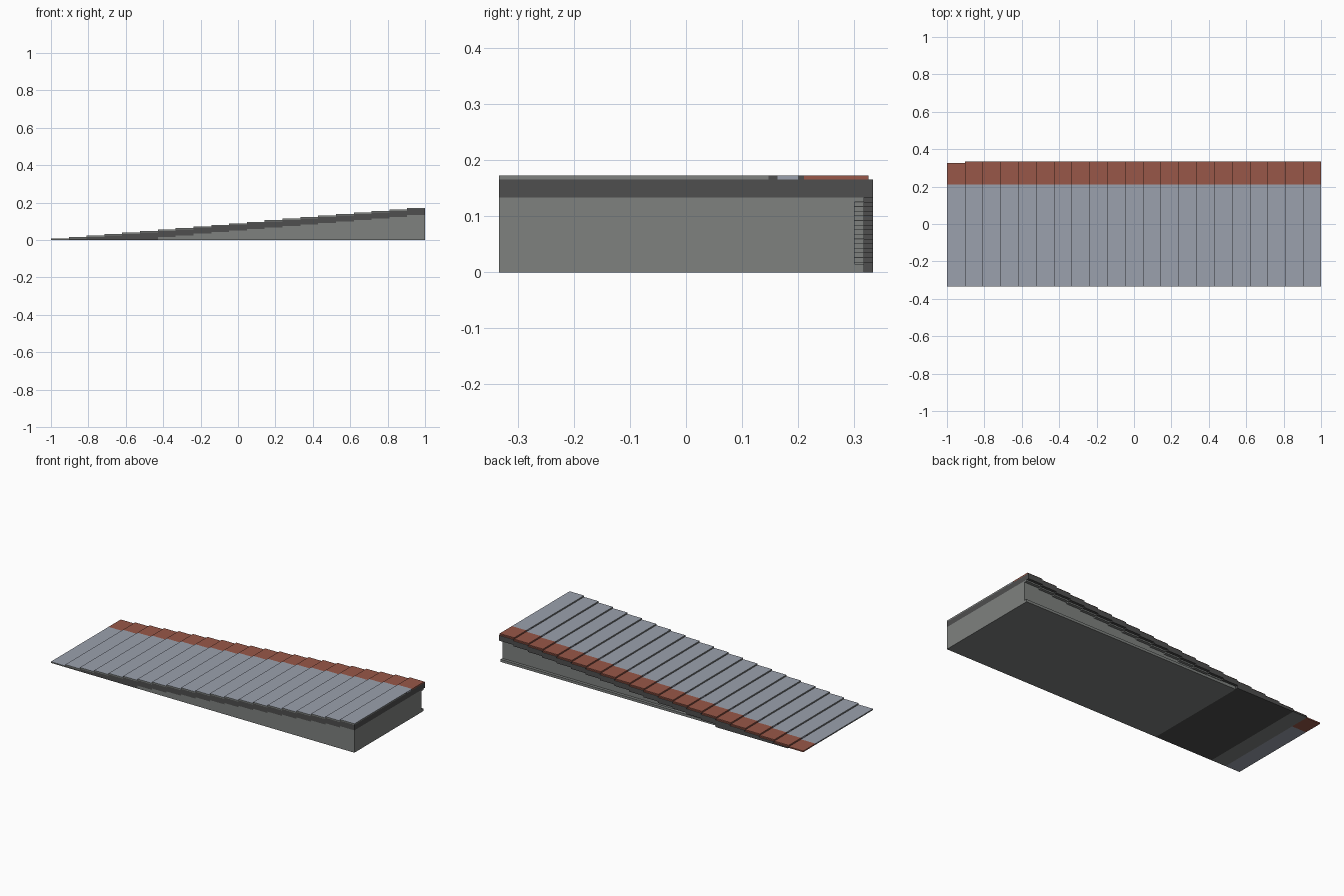
import bpy, bmesh
from mathutils import Vector

cube = bpy.data.objects.get("Cube")
if cube:
    bpy.data.objects.remove(cube, do_unlink=True)

STEPS = 21
RUN = 2.0 / STEPS          # length of one step
RISE = 0.165 / (STEPS - 1)  # height of one step
TILE = 0.0072              # paving thickness
DECK = 0.032               # deck slab thickness
FRONT, BACK = -0.333, 0.333
WALL_BACK, CORBEL_BACK, PAVING_BACK = 0.30, 0.317, 0.325
FIRST_WALL = 6             # first step with a wall beneath it


def material(name, rgb):
    lin = [((c / 255 + 0.055) / 1.055) ** 2.4 for c in rgb] + [1.0]
    m = bpy.data.materials.new(name)
    m.use_nodes = True
    m.diffuse_color = lin
    m.node_tree.nodes["Principled BSDF"].inputs["Base Color"].default_value = lin
    return m


paving_mat = material("blue grey paving", (155, 161, 173))
red_mat = material("brick red edging", (152, 87, 72))
wall_mat = material("mid grey wall", (126, 129, 127))
dark_mat = material("dark grey deck", (78, 78, 78))


def finish(name, bm, mats, rule=None):
    bmesh.ops.recalc_face_normals(bm, faces=bm.faces)
    bm.normal_update()
    if rule:
        for f in bm.faces:
            f.material_index = rule(f.calc_center_median(), f.normal)
    me = bpy.data.meshes.new(name)
    bm.to_mesh(me)
    bm.free()
    for m in mats:
        me.materials.append(m)
    ob = bpy.data.objects.new(name, me)
    bpy.context.collection.objects.link(ob)
    return ob


def prism(bm, profile, y0, y1):
    """Extrude an x-z outline from y0 to y1."""
    face = bm.faces.new([bm.verts.new((x, y0, z)) for x, z in profile])
    out = bmesh.ops.extrude_face_region(bm, geom=[face])
    verts = [g for g in out["geom"] if isinstance(g, bmesh.types.BMVert)]
    bmesh.ops.translate(bm, verts=verts, vec=(0, y1 - y0, 0))


def step_x(i):
    return -1 + i * RUN


def deck_bottom(i):
    return i * RISE - DECK if i >= FIRST_WALL else 0.0


def stairs(first, height):
    """Stepped line rising towards +x."""
    pts = []
    for i in range(first, STEPS):
        pts += [(step_x(i), height(i)), (step_x(i + 1), height(i))]
    return pts


# Stepped deck with an overhanging back lip
bm = bmesh.new()
under = [(step_x(1), 0), (step_x(2), 0), (step_x(FIRST_WALL), 0)]
under += stairs(FIRST_WALL, deck_bottom)
prism(bm, under + stairs(1, lambda i: i * RISE)[::-1], FRONT, BACK)


def deck_rule(c, n):
    if n.z > 0.9:
        return 1
    return 2 if n.z < -0.9 and c.x < step_x(2) else 0


finish("stepped_deck", bm, [dark_mat, red_mat, wall_mat], deck_rule)

# Supporting wall, recessed at the back
x0 = step_x(FIRST_WALL)
bm = bmesh.new()
prism(bm, [(x0, 0), (1, 0)] + stairs(FIRST_WALL, deck_bottom)[::-1],
      FRONT, WALL_BACK)
finish("support_wall", bm, [wall_mat])

# Stepped corbel under the back lip
bm = bmesh.new()
prism(bm, stairs(FIRST_WALL, lambda i: deck_bottom(i) - 0.008)
      + stairs(FIRST_WALL, deck_bottom)[::-1], WALL_BACK, CORBEL_BACK)
finish("back_corbel", bm, [wall_mat])

# Footing along the bottom of the back wall
bm = bmesh.new()
prism(bm, [(x0, 0), (1, 0), (1, 0.015), (x0, 0.015)], WALL_BACK, CORBEL_BACK)
finish("back_footing", bm, [wall_mat])

# Paving slabs, one per step, cut into coloured bands
CUTS = [0.147, 0.163, 0.20, 0.21]
bm = bmesh.new()
for i in range(STEPS):
    a, b, z = step_x(i), step_x(i + 1), i * RISE
    prism(bm, [(a, z), (b, z), (b, z + TILE), (a, z + TILE)],
          FRONT, PAVING_BACK)
for y in CUTS:
    bmesh.ops.bisect_plane(bm, geom=bm.verts[:] + bm.edges[:] + bm.faces[:],
                           plane_co=Vector((0, y, 0)),
                           plane_no=Vector((0, 1, 0)))


def paving_rule(c, n):
    if c.y > CUTS[3]:
        return 1                        # red edging
    if abs(n.z) > 0.9 or CUTS[1] < c.y < CUTS[2]:
        return 0                        # walking surface
    return 2 if c.y < CUTS[0] else 3    # slab sides and joints


finish("paving_slabs", bm, [paving_mat, red_mat, wall_mat, dark_mat], paving_rule)
